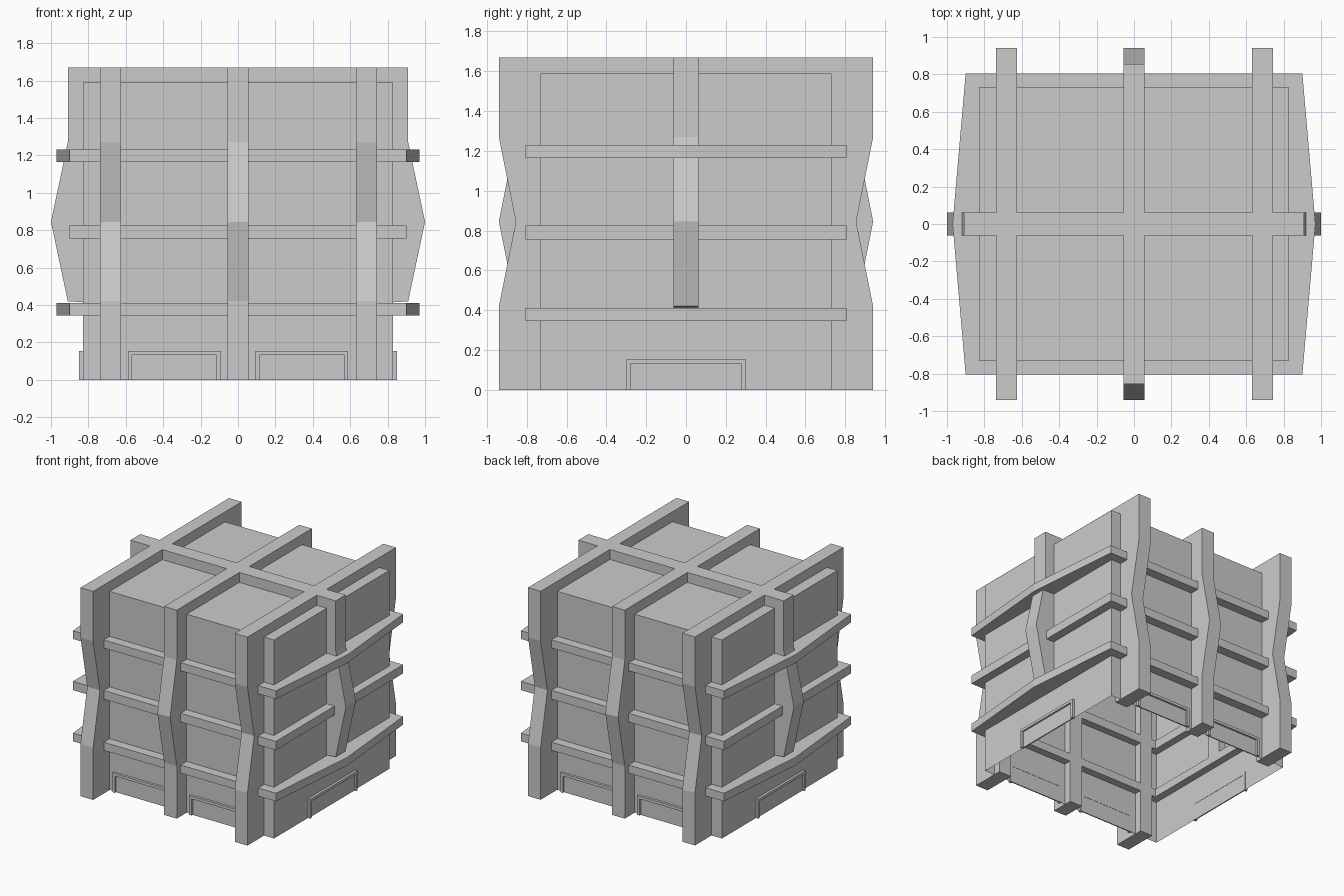
import bpy, bmesh
from mathutils import Matrix

cube = bpy.data.objects.get("Cube")
if cube:
    bpy.data.objects.remove(cube, do_unlink=True)

GREY = (0.6, 0.6, 0.6, 1)
mat = bpy.data.materials.new("concrete_grey")
mat.use_nodes = True
mat.diffuse_color = GREY
mat.node_tree.nodes["Principled BSDF"].inputs["Base Color"].default_value = GREY


def finish(name, bm):
    bmesh.ops.recalc_face_normals(bm, faces=bm.faces)
    mesh = bpy.data.meshes.new(name)
    bm.to_mesh(mesh)
    bm.free()
    mesh.materials.append(mat)
    obj = bpy.data.objects.new(name, mesh)
    bpy.context.collection.objects.link(obj)
    return obj


def box(name, lo, hi):
    bm = bmesh.new()
    bmesh.ops.create_cube(bm, size=1)
    for v in bm.verts:
        v.co = [a + (c + 0.5) * (b - a) for a, b, c in zip(lo, hi, v.co)]
    return bm if name is None else finish(name, bm)


def prism(name, points, axis, start, end):
    """Extrude a closed 2D outline along the given axis (0 = x, 1 = y)."""
    bm = bmesh.new()
    place = lambda u, z, d: (d, u, z) if axis == 0 else (u, d, z)
    face = bm.faces.new([bm.verts.new(place(u, z, start)) for u, z in points])
    out = bmesh.ops.extrude_face_region(bm, geom=[face])
    for v in out["geom"]:
        if isinstance(v, bmesh.types.BMVert):
            v.co[axis] = end
    return finish(name, bm)


def arch(name, axis, centre, width, edge, waist, inner, foot):
    """Portal frame whose legs kink in or out at mid height."""
    outer = [(edge, foot), (edge, 0.42), (waist, 0.845), (edge, 1.27), (edge, 1.67)]
    if foot > 0.4:
        outer.pop(0)
    leg = [(inner, foot)] + outer
    under = [(-inner, foot), (-inner, 1.5), (inner, 1.5)]
    outline = leg + [(-u, z) for u, z in reversed(leg[1:])] + under
    return prism(name, outline, axis, centre - width / 2, centre + width / 2)


def ring(name, bulge, low, high):
    """Horizontal band around the body, optionally pointed at the sides."""
    half = [(0.9, -0.805), (bulge, 0), (0.9, 0.805)]
    outer = half + [(-x, -y) for x, y in half]
    inner_half = [(0.77, -0.67), (0.77, 0), (0.77, 0.67)]
    inner = inner_half + [(-x, -y) for x, y in inner_half]
    bm = bmesh.new()
    loops = [[bm.verts.new((x, y, z)) for x, y in pts]
             for pts, z in ((outer, low), (outer, high), (inner, high), (inner, low))]
    for a, b in zip(loops, loops[1:] + loops[:1]):
        for i in range(6):
            j = (i + 1) % 6
            bm.faces.new((a[i], a[j], b[j], b[i]))
    return finish(name, bm)


def door(name, centre, width, distance, turn):
    """Low doorway: raised surround with a recessed panel."""
    w, h, t = width / 2, 0.155, 0.022
    outline = [(-w, 0), (-w, h), (w, h), (w, 0),
               (w - t, 0), (w - t, h - t), (t - w, h - t), (t - w, 0)]
    surround = prism(name + "_surround", outline, 1, -distance - 0.02, -distance + 0.005)
    panel = box(name + "_panel", (t - w, -distance - 0.006, 0), (w - t, -distance + 0.003, h - t))
    for obj in (surround, panel):
        obj.data.transform(Matrix.Rotation(turn, 4, "Z") @ Matrix.Translation((centre, 0, 0)))


# Main body, open underneath
bm = box(None, (-0.83, -0.73, 0), (0.83, 0.73, 1.59))
bm.faces.ensure_lookup_table()
bottom = min(bm.faces, key=lambda f: f.calc_center_median().z)
bmesh.ops.delete(bm, geom=[bottom], context="FACES_ONLY")
finish("body", bm)

# Portal frames running front to back, and one across
arch("right_frame", 0, -0.682, 0.112, 0.94, 0.855, 0.67, 0)
arch("middle_frame", 0, 0, 0.112, 0.855, 0.94, 0.67, 0)
arch("left_frame", 0, 0.686, 0.112, 0.94, 0.855, 0.67, 0)
arch("cross_frame", 1, 0, 0.125, 0.91, 1.0, 0.77, 0.41)

# Horizontal bands
ring("lower_band", 0.97, 0.345, 0.41)
ring("middle_band", 0.9, 0.755, 0.825)
ring("upper_band", 0.97, 1.165, 1.23)

# Doorways on all four sides
QUARTER = 1.5707963
for side, turn in (("front", 0), ("back", 2 * QUARTER)):
    for label, x in (("a", -0.34), ("b", 0.34)):
        door(f"{side}_door_{label}", x, 0.495, 0.73, turn)
for side, turn in (("left", QUARTER), ("right", -QUARTER)):
    door(f"{side}_door", 0, 0.6, 0.83, turn)
